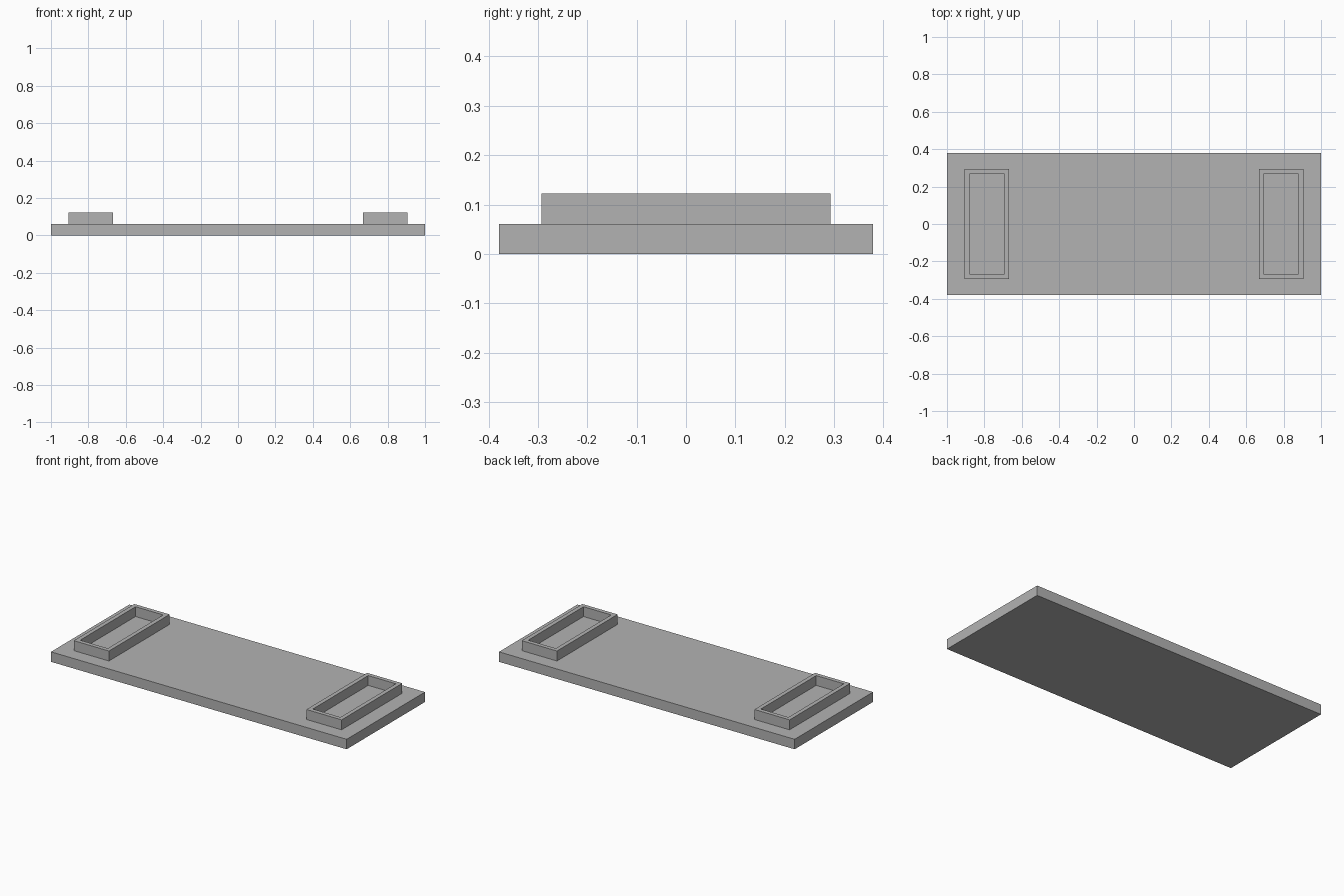
import bpy
import bmesh
from mathutils import Matrix, Vector

cube = bpy.data.objects.get("Cube")
if cube:
    bpy.data.objects.remove(cube, do_unlink=True)

# Single matte grey
grey = bpy.data.materials.new("matte_grey")
grey.use_nodes = True
colour = (0.45, 0.45, 0.45, 1)
grey.diffuse_color = colour
grey.node_tree.nodes["Principled BSDF"].inputs["Base Color"].default_value = colour

PLATE_TOP = 0.061
RIM_TOP = 0.122
RIM_WIDTH = 0.036


def box(name, centre, size, recess_width=0):
    """Flat-faced box; a recess width sinks the top face to the bottom level."""
    bm = bmesh.new()
    bmesh.ops.create_cube(bm, size=1, matrix=Matrix.Translation(centre) @ Matrix.Diagonal((*size, 1)))
    if recess_width:
        top = max(bm.faces, key=lambda f: f.calc_center_median().z)
        bottom = min(bm.faces, key=lambda f: f.calc_center_median().z)
        # Inset twice: the second, zero-width ring becomes the inner walls
        bmesh.ops.inset_region(bm, faces=[top], thickness=recess_width)
        floor = bmesh.ops.extrude_discrete_faces(bm, faces=[top])["faces"][0]
        depth = size[2] - 0.001
        bmesh.ops.translate(bm, verts=floor.verts, vec=Vector((0, 0, -depth)))
        # The underside is buried against the plate
        bmesh.ops.delete(bm, geom=[bottom], context='FACES_ONLY')
    mesh = bpy.data.meshes.new(name)
    bm.to_mesh(mesh)
    bm.free()
    mesh.materials.append(grey)
    obj = bpy.data.objects.new(name, mesh)
    bpy.context.collection.objects.link(obj)
    return obj


# Base plate
box("base_plate", (0, 0, PLATE_TOP / 2), (2, 0.757, PLATE_TOP))

# Raised rectangular rims, one near each end
for side, name in ((1, "left_rim"), (-1, "right_rim")):
    box(name, (side * 0.787, 0, (PLATE_TOP + RIM_TOP) / 2),
        (0.238, 0.586, RIM_TOP - PLATE_TOP), RIM_WIDTH)
